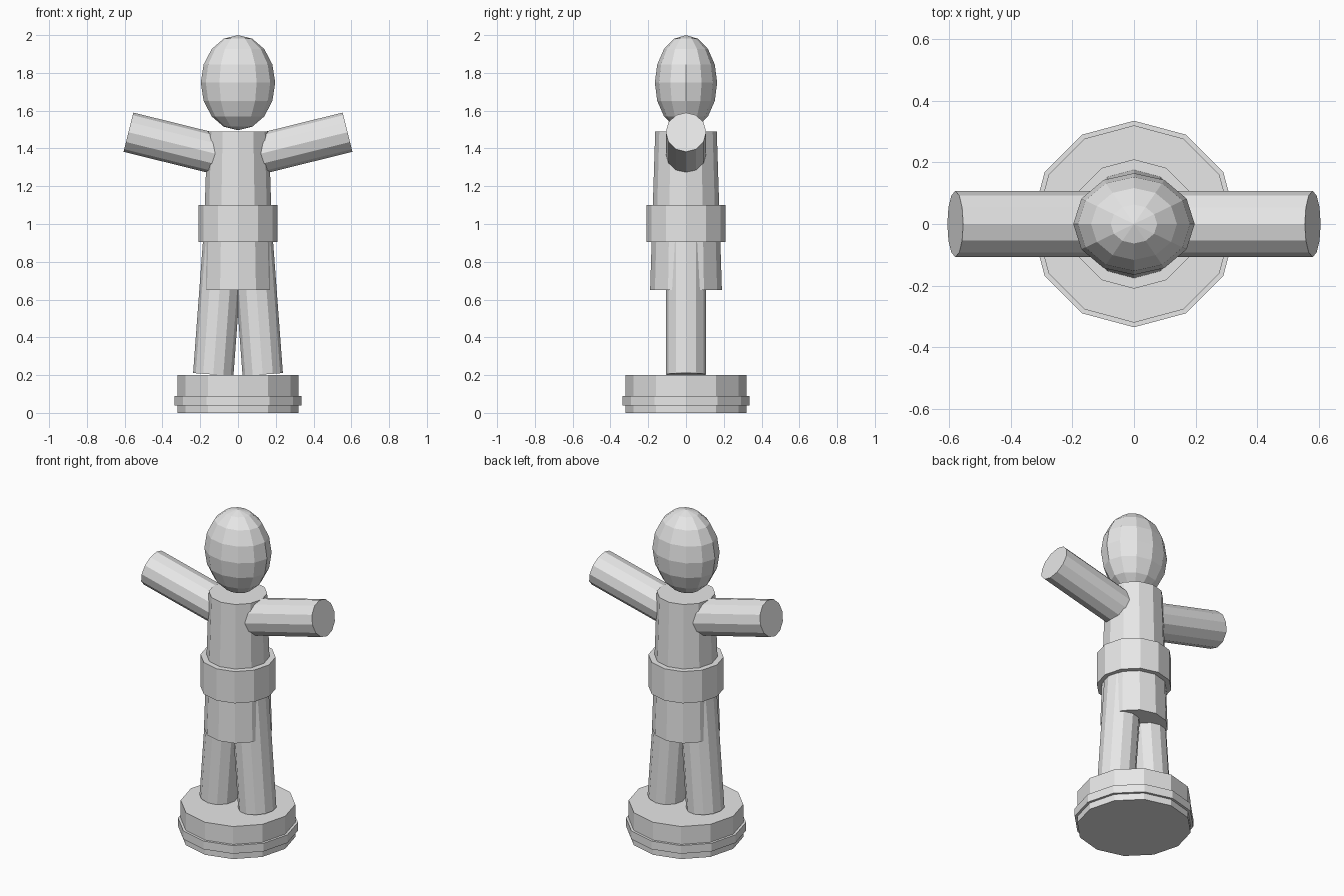
import bpy
from math import pi
from mathutils import Vector

SIDES = 12

cube = bpy.data.objects.get("Cube")
if cube:
    bpy.data.objects.remove(cube, do_unlink=True)

grey = bpy.data.materials.new("plain grey")
grey.use_nodes = True
grey.diffuse_color = (0.8, 0.8, 0.8, 1)
grey.node_tree.nodes["Principled BSDF"].inputs["Base Color"].default_value = grey.diffuse_color


def finish(name):
    obj = bpy.context.object
    obj.name = obj.data.name = name
    obj.data.materials.append(grey)
    return obj


def tube(name, start, end, r_start, r_end=None):
    """Flat-sided solid between two points, with corners on the front/back axis."""
    a, b = Vector(start), Vector(end)
    axis = b - a
    bpy.ops.mesh.primitive_cone_add(
        vertices=SIDES, radius1=r_start, radius2=r_end or r_start,
        depth=axis.length, location=(a + b) / 2)
    obj = finish(name)
    # Every axis lies in the x-z plane, so a turn about y is enough
    obj.rotation_euler.y = Vector((0, 0, 1)).angle(axis) * (1 if axis.x >= 0 else -1)
    return obj


# Round stand with a raised rim
tube("stand", (0, 0, 0), (0, 0, 0.2), 0.32)
tube("stand_rim", (0, 0, 0.04), (0, 0, 0.09), 0.335)

# Tapered body and belt
tube("body", (0, 0, 0.65), (0, 0, 1.49), 0.19, 0.163)
tube("belt", (0, 0, 0.905), (0, 0, 1.1), 0.21)

# Splayed legs and raised arms
for side, s in (("left", 1), ("right", -1)):
    tube(side + "_leg", (s * 0.131, 0, 0.203), (s * 0.073, 0, 0.98), 0.107)
    tube(side + "_arm", (s * 0.05, 0, 1.355), (s * 0.58, 0, 1.486), 0.107)

# Faceted egg-shaped head
bpy.ops.mesh.primitive_uv_sphere_add(segments=SIDES, ring_count=8, radius=1, location=(0, 0, 1.748))
head = finish("head")
head.scale = (0.197, 0.165, 0.252)
